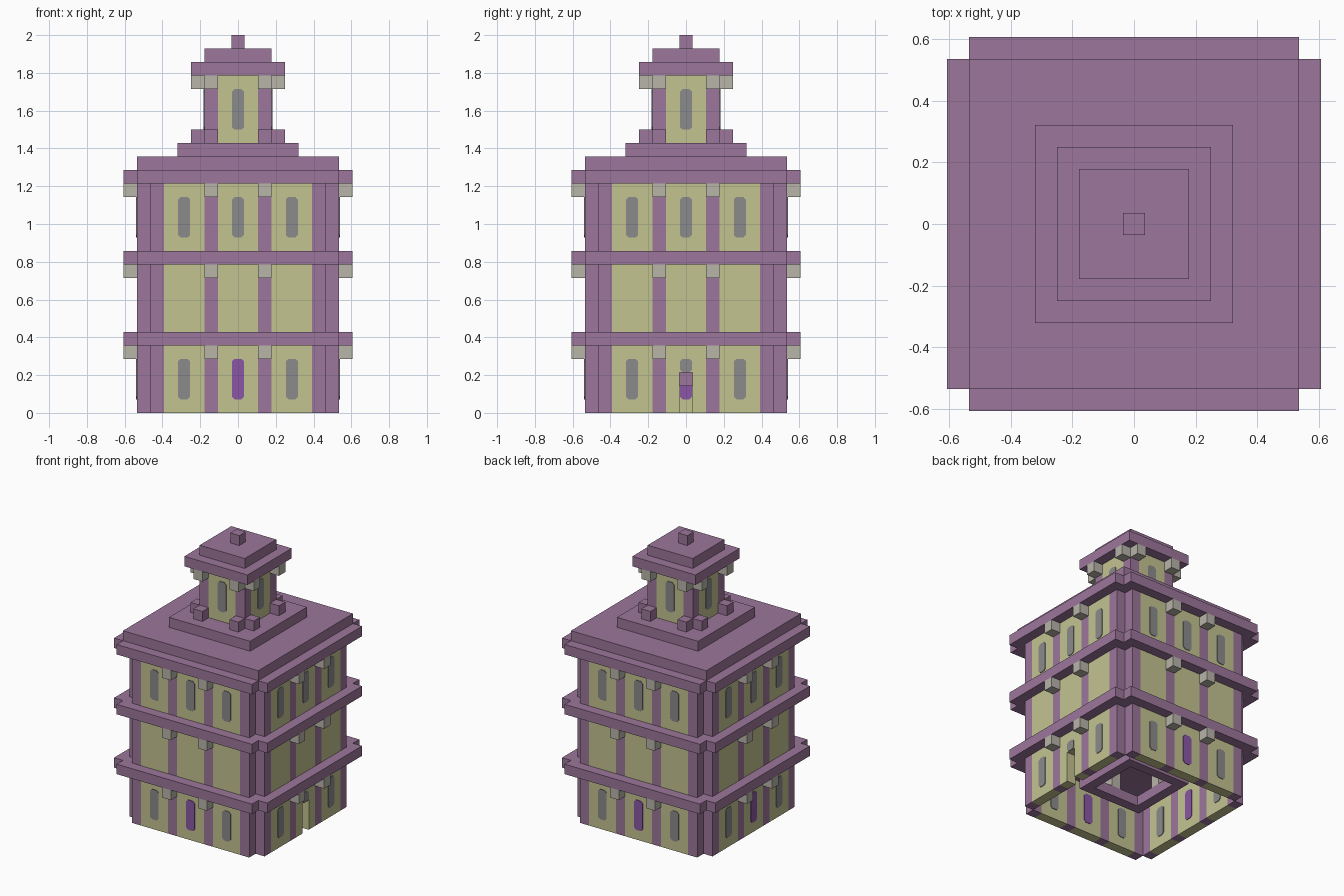
import bpy, bmesh, math
from mathutils import Matrix, Vector

if "Cube" in bpy.data.objects:
    bpy.data.objects.remove(bpy.data.objects["Cube"])

U = 1 / 14  # one building block


def material(name, rgb):
    lin = [((c / 255 + 0.055) / 1.055) ** 2.4 for c in rgb] + [1]
    m = bpy.data.materials.new(name)
    m.use_nodes = True
    m.diffuse_color = lin
    m.node_tree.nodes["Principled BSDF"].inputs["Base Color"].default_value = lin
    return m


PURPLE = material("purple stone", (156, 118, 155))
CREAM = material("cream brick", (195, 196, 145))
GREY = material("pale grey stone", (184, 181, 169))
GLASS = material("grey glass", (139, 139, 140))
VIOLET = material("violet glass", (138, 86, 166))


class Part:
    """Collects blocks, measured in block units, into one object."""

    def __init__(self, name, mat):
        self.name, self.mat, self.bm = name, mat, bmesh.new()

    def box(self, x, y, z, turn=0):
        lo, hi = Vector((x[0], y[0], z[0])), Vector((x[1], y[1], z[1]))
        mat = (Matrix.Rotation(turn * math.pi / 2, 4, 'Z')
               @ Matrix.Translation((lo + hi) / 2) @ Matrix.Diagonal((hi - lo).to_4d()))
        bmesh.ops.create_cube(self.bm, size=1, matrix=mat)

    def slab(self, r, z):
        self.box((-r, r), (-r, r), z)

    def prism(self, points, move):
        face = self.bm.faces.new([self.bm.verts.new(p) for p in points])
        new = bmesh.ops.extrude_face_region(self.bm, geom=[face])["geom"]
        bmesh.ops.translate(self.bm, vec=move,
                            verts=[g for g in new if isinstance(g, bmesh.types.BMVert)])

    def pane(self, x, z, turn, front, height=3):
        """Thin window plate with clipped corners."""
        w, c, d = 0.46, 0.2, 0.06
        rot = Matrix.Rotation(turn * math.pi / 2, 3, 'Z')
        top = z + height
        outline = [(-w + c, z), (w - c, z), (w, z + c), (w, top - c),
                   (w - c, top), (-w + c, top), (-w, top - c), (-w, z + c)]
        self.prism([rot @ Vector((x + a, -front - d, b)) for a, b in outline],
                   rot @ Vector((0, 2 * d, 0)))

    def done(self):
        bmesh.ops.recalc_face_normals(self.bm, faces=self.bm.faces)
        bmesh.ops.scale(self.bm, vec=(U, U, U), verts=self.bm.verts)
        mesh = bpy.data.meshes.new(self.name)
        self.bm.to_mesh(mesh)
        self.bm.free()
        mesh.materials.append(self.mat)
        bpy.context.collection.objects.link(bpy.data.objects.new(self.name, mesh))


columns = Part("wall_columns", PURPLE)
walls = Part("wall_panels", CREAM)
brackets = Part("cornice_brackets", GREY)
windows = Part("windows", GLASS)
tall_windows = Part("violet_windows", VIOLET)
cornices = Part("cornices", PURPLE)
WALL = (-7.5, -6.5)

# Three storeys, four sides each
for floor in range(3):
    z = floor * 6
    for turn in range(4):
        for s in (-1, 1):
            for c in (2, 6):
                columns.box((s * c - 0.5, s * c + 0.5), WALL, (z, z + 5), turn)
            walls.box((s * 4 - 1.5, s * 4 + 1.5), WALL, (z, z + 5), turn)
            brackets.box((s * 2 - 0.5, s * 2 + 0.5), (-8.5, -7.5), (z + 4, z + 5), turn)
            if floor != 1:
                for face in (7.5, 6.5):
                    windows.pane(s * 4, z + 1, turn, face)
        if floor == 0 and turn == 1:
            # Doorway
            for s in (-1, 1):
                walls.box((s - 0.5, s + 0.5), WALL, (0, 5), turn)
            walls.box((-0.5, 0.5), WALL, (3, 5), turn)
            windows.pane(0, 3, turn, 7.5, 1)
            continue
        walls.box((-1.5, 1.5), WALL, (z, z + 5), turn)
        if floor != 1:
            for face in (7.5, 6.5):
                (windows if floor else tall_windows).pane(0, z + 1, turn, face)
    # Cornice with notched corners
    a, b = 8.5, 7.5
    quarter = [(a, -b), (a, b), (b, b)]
    ring = []
    for turn in range(4):
        rot = Matrix.Rotation(turn * math.pi / 2, 3, 'Z')
        ring += [rot @ Vector((x, y, 0)) + Vector((0, 0, z + 5)) for x, y in quarter]
    cornices.prism(ring, (0, 0, 1))

# Stepped main roof
roof = Part("main_roof", PURPLE)
roof.slab(7.5, (18, 19))
roof.slab(4.5, (19, 20))

# Lantern tower
tower_walls = Part("tower_walls", CREAM)
tower_columns = Part("tower_columns", PURPLE)
for turn in range(4):
    tower_walls.box((-1.5, 1.5), (-2.5, -1.5), (20, 25), turn)
    tower_columns.box((1.5, 2.5), (-2.5, -1.5), (20, 25), turn)
    windows.pane(0, 21, turn, 2.5)
    for s in (-1, 1):
        x = (s * 2 - 0.5, s * 2 + 0.5)
        tower_columns.box(x, (-3.5, -2.5), (20, 21), turn)
        brackets.box(x, (-3.5, -2.5), (24, 25), turn)

# Tower cap and finial
cap = Part("tower_cap", PURPLE)
cap.slab(3.5, (25, 26))
cap.slab(2.5, (26, 27))
cap.slab(0.5, (27, 28))

# Low frame inside the ground floor
frame = Part("inner_frame", PURPLE)
for turn in range(4):
    frame.box((-2.5, 3.5), (-3.5, -2.5), (2, 3), turn)
    brackets.box((-0.5, 0.5), (-3.5, -2.5), (3, 5), turn)

for part in (columns, walls, brackets, windows, tall_windows, cornices, roof,
             tower_walls, tower_columns, cap, frame):
    part.done()
